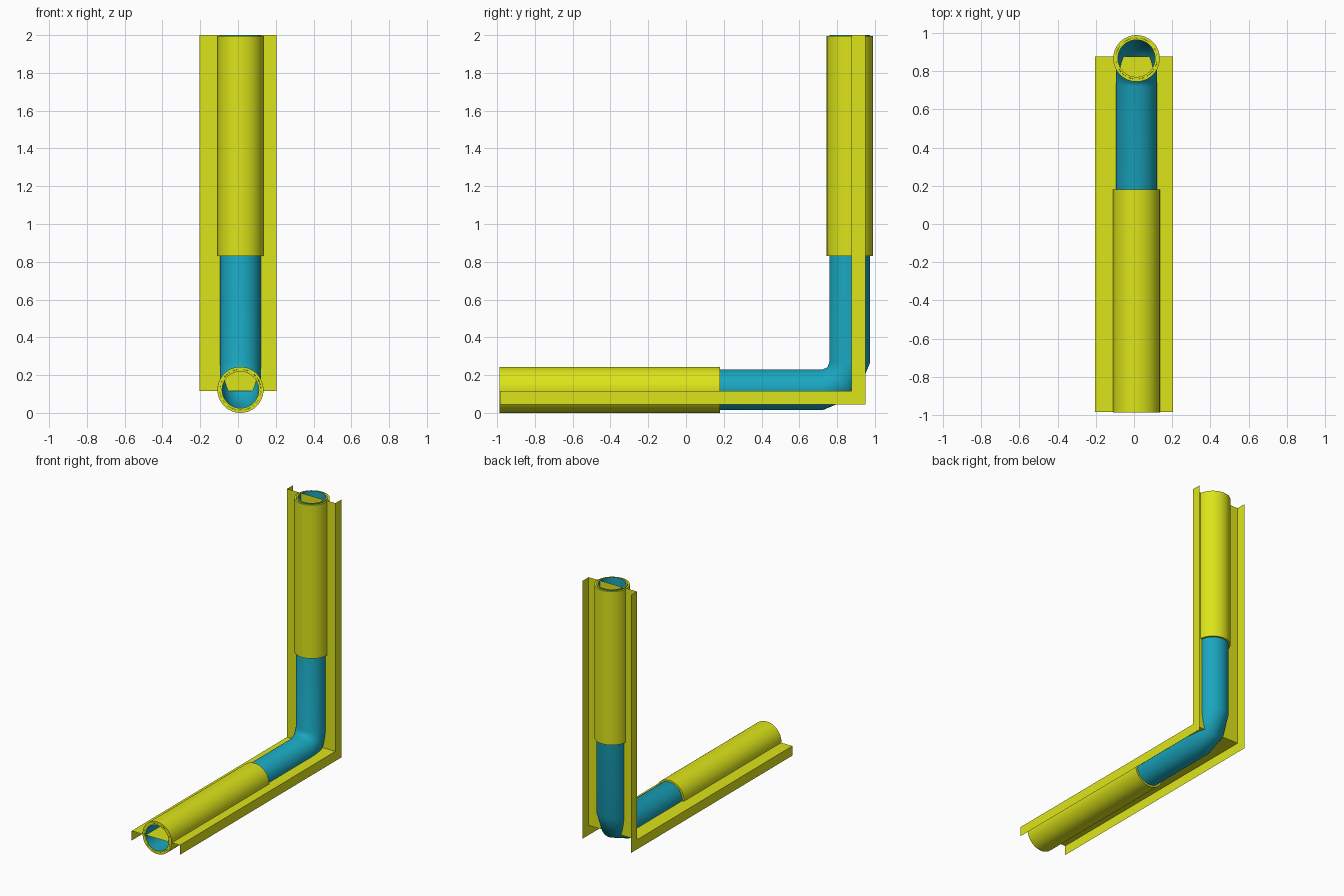
import bpy, bmesh
from math import sin, cos, pi

if "Cube" in bpy.data.objects:
    bpy.data.objects.remove(bpy.data.objects["Cube"])

SIDES = 48
CX, CY, CZ = 0.013, 0.867, 0.122   # pipe axis: x, y of riser, z of horizontal run
BEND = 0.145
START, TOP = -0.988, 2.0


def material(name, rgb):
    m = bpy.data.materials.new(name)
    m.diffuse_color = (*rgb, 1)
    m.use_nodes = True
    m.node_tree.nodes["Principled BSDF"].inputs["Base Color"].default_value = m.diffuse_color
    return m


yellow = material("yellow", (0.72, 0.78, 0.01))
blue = material("blue", (0.01, 0.38, 0.52))


def finish(name, bm, mats):
    bmesh.ops.recalc_face_normals(bm, faces=bm.faces)
    me = bpy.data.meshes.new(name)
    bm.to_mesh(me)
    bm.free()
    for m in mats:
        me.materials.append(m)
    ob = bpy.data.objects.new(name, me)
    bpy.context.collection.objects.link(ob)
    bpy.ops.object.select_all(action='DESELECT')
    ob.select_set(True)
    bpy.context.view_layer.objects.active = ob
    bpy.ops.object.shade_smooth_by_angle(angle=pi / 3.5)
    return ob


def tube(name, stations, r_out, r_in, mats):
    """Hollow tube swept along (y, z, heading) stations; last material colours the rims."""
    bm = bmesh.new()

    def ring(y, z, a, r):
        return [bm.verts.new((CX + r * cos(t), y - sin(a) * r * sin(t), z + cos(a) * r * sin(t)))
                for t in (2 * pi * i / SIDES for i in range(SIDES))]

    outer = [ring(*s, r_out) for s in stations]
    inner = [ring(*s, r_in) for s in stations]

    def bridge(a, b, mat=0):
        for i in range(SIDES):
            j = (i + 1) % SIDES
            bm.faces.new((a[i], a[j], b[j], b[i])).material_index = mat

    for wall in (outer, inner):
        for a, b in zip(wall, wall[1:]):
            bridge(a, b)
    for end in (0, -1):
        bridge(outer[end], inner[end], len(mats) - 1)
    return finish(name, bm, mats)


# Bent inner pipe with a coarse two-step elbow
bend = [(CY - BEND + BEND * sin(a), CZ + BEND - BEND * cos(a), a) for a in (0, pi / 4, pi / 2)]
tube("bent_pipe", [(START, CZ, 0)] + bend + [(CY, TOP, pi / 2)], 0.108, 0.097, [blue, yellow])

# Outer sleeves on each leg
tube("horizontal_sleeve", [(START, CZ, 0), (0.18, CZ, 0)], 0.122, 0.1085, [yellow])
tube("vertical_sleeve", [(CY, 0.83, pi / 2), (CY, TOP - 0.006, pi / 2)], 0.122, 0.1085, [yellow])

# Thin L-shaped channel: web through the pipe axis, flanges turned outward
web = [(-0.985, 0.117), (0.877, 0.117), (0.877, TOP)]
lip = [(-0.985, 0.044), (0.949, 0.044), (0.949, TOP)]
bm = bmesh.new()
rails = [[bm.verts.new((x, y, z)) for y, z in path]
         for x, path in ((-0.203, lip), (-0.203, web), (0.203, web), (0.203, lip))]
for a, b in zip(rails, rails[1:]):
    for i in range(2):
        bm.faces.new((a[i], a[i + 1], b[i + 1], b[i]))
finish("channel_bracket", bm, [yellow])
